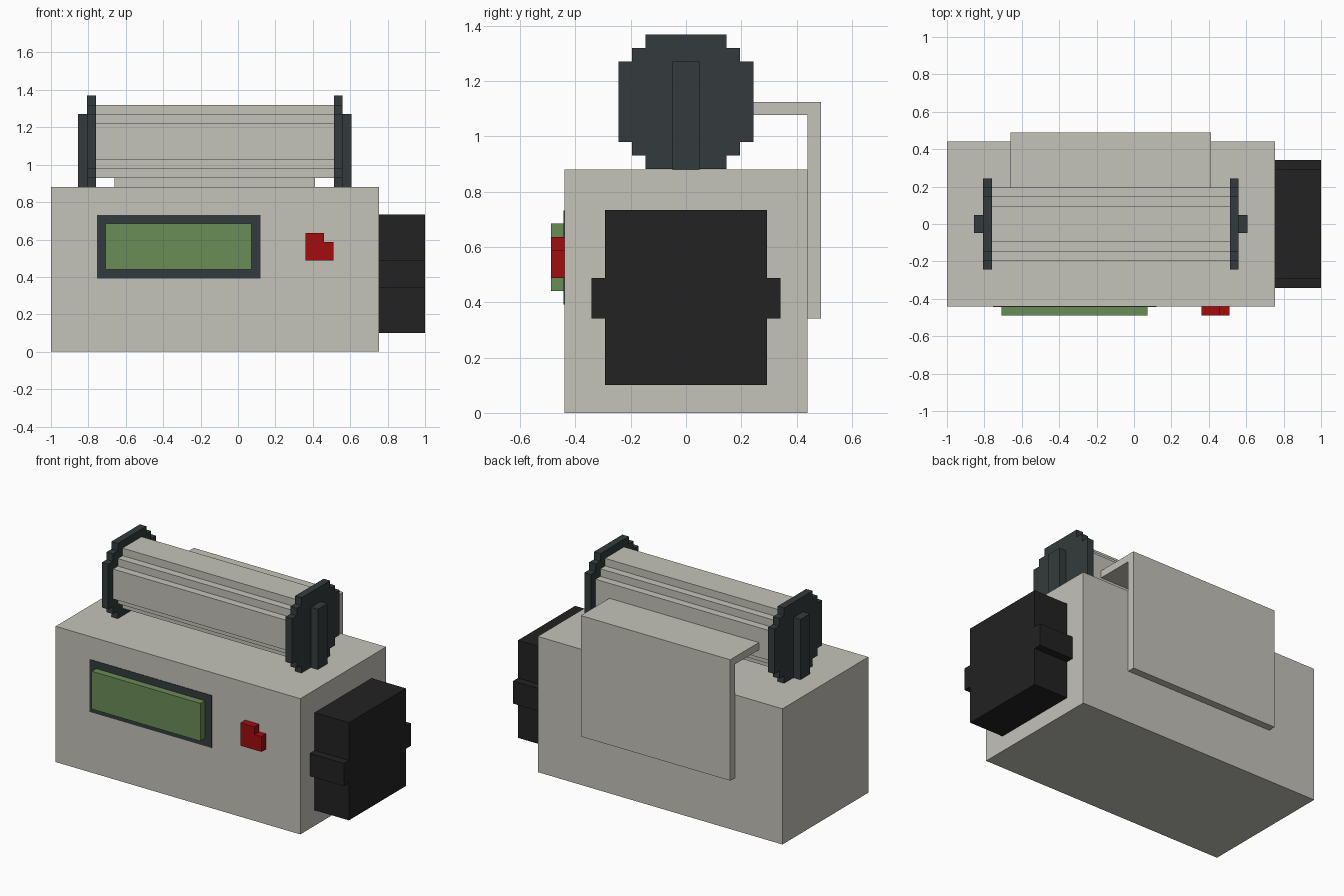
import bpy, bmesh

if "Cube" in bpy.data.objects:
    bpy.data.objects.remove(bpy.data.objects["Cube"])


def material(name, rgb):
    m = bpy.data.materials.new(name)
    m.diffuse_color = (*rgb, 1)
    m.use_nodes = True
    m.node_tree.nodes["Principled BSDF"].inputs["Base Color"].default_value = m.diffuse_color
    return m


casing = material("warm grey", (0.55, 0.54, 0.49))
slate = material("dark slate", (0.034, 0.044, 0.045))
black = material("black", (0.016, 0.016, 0.016))
green = material("screen green", (0.144, 0.262, 0.095))
red = material("red", (0.36, 0.004, 0.004))


def prism(name, profile, axis, lo, hi, mat):
    """Extrude a 2D profile along x (profile is y, z) or y (profile is x, z)."""
    def place(p, d):
        return (d, p[0], p[1]) if axis == "x" else (p[0], d, p[1])
    bm = bmesh.new()
    face = bm.faces.new([bm.verts.new(place(p, lo)) for p in profile])
    ext = bmesh.ops.extrude_face_region(bm, geom=[face])
    shift = (hi - lo, 0, 0) if axis == "x" else (0, hi - lo, 0)
    bmesh.ops.translate(bm, vec=shift,
                        verts=[v for v in ext["geom"] if isinstance(v, bmesh.types.BMVert)])
    bmesh.ops.recalc_face_normals(bm, faces=bm.faces)
    me = bpy.data.meshes.new(name)
    bm.to_mesh(me)
    bm.free()
    me.materials.append(mat)
    ob = bpy.data.objects.new(name, me)
    bpy.context.collection.objects.link(ob)
    return ob


def box(name, x, y, z, mat):
    rect = [(y[0], z[0]), (y[1], z[0]), (y[1], z[1]), (y[0], z[1])]
    return prism(name, rect, "x", x[0], x[1], mat)


def stepped_disc(steps, cz):
    """Symmetric stepped outline from its upper-right quarter, top to side."""
    right = list(steps) + [(y, -z) for y, z in reversed(steps)]
    left = [(-y, z) for y, z in reversed(right)]
    return [(y, z + cz) for y, z in right + left]


# Main casing
box("casing", (-1, 0.755), (-0.44, 0.44), (0, 0.88), casing)

# Screen with thin surround
box("screen_surround", (-0.755, 0.12), (-0.443, -0.43), (0.392, 0.732), slate)
box("screen", (-0.708, 0.072), (-0.488, -0.43), (0.44, 0.685), green)

# L-shaped front button
prism("button", [(0.36, 0.488), (0.51, 0.488), (0.51, 0.587), (0.46, 0.587),
                 (0.46, 0.636), (0.36, 0.636)], "y", -0.488, -0.43, red)

# Side unit with a tab on each edge
a, b = 0.292, 0.342
prism("side_unit", [(-a, 0.1), (a, 0.1), (a, 0.341), (b, 0.341), (b, 0.488), (a, 0.488),
                    (a, 0.733), (-a, 0.733), (-a, 0.488), (-b, 0.488), (-b, 0.341),
                    (-a, 0.341)], "x", 0.755, 1.0, black)

# Roller
cz = 1.125
prism("roller", stepped_disc([(0.097, 0.195), (0.097, 0.146), (0.146, 0.146),
                              (0.146, 0.097), (0.195, 0.097)], cz), "x", -0.76, 0.512, casing)

# Roller end discs and their upright supports, mirrored about the roller centre
disc = stepped_disc([(0.146, 0.244), (0.146, 0.195), (0.195, 0.195),
                     (0.195, 0.146), (0.244, 0.146)], cz)
mid = -0.124
for side, s in (("left", -1), ("right", 1)):
    x0, x1, x2 = (mid + s * d for d in (0.636, 0.682, 0.731))
    prism(side + "_end_disc", disc, "x", min(x0, x1), max(x0, x1), slate)
    box(side + "_support", (min(x1, x2), max(x1, x2)), (-0.049, 0.049), (0.88, 1.271), slate)

# Sheet leaving the roller and folding down the back
prism("paper_sheet", [(0.195, 1.077), (0.439, 1.077), (0.439, 0.341), (0.488, 0.341),
                      (0.488, 1.125), (0.195, 1.125)], "x", -0.659, 0.413, casing)
